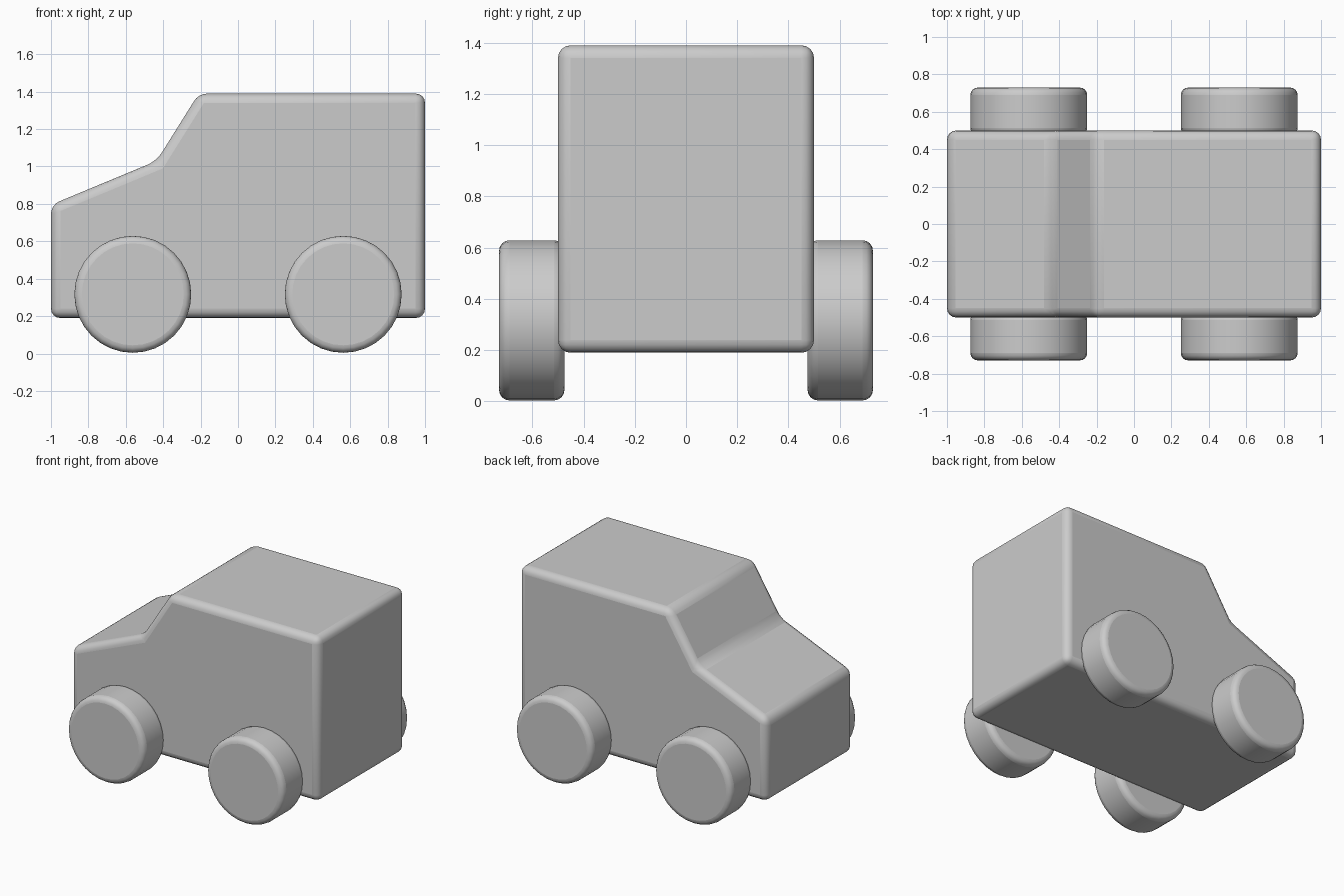
import bpy, bmesh, math

if "Cube" in bpy.data.objects:
    bpy.data.objects.remove(bpy.data.objects["Cube"])


def finish(obj, width):
    # Rounded edges and smooth shading
    mod = obj.modifiers.new("Rounded edges", "BEVEL")
    mod.width = width
    mod.segments = 4
    mod.limit_method = 'ANGLE'
    mod.angle_limit = math.radians(30)
    bpy.ops.object.select_all(action='DESELECT')
    obj.select_set(True)
    bpy.context.view_layer.objects.active = obj
    bpy.ops.object.shade_smooth_by_angle(angle=math.radians(35))


# Body: side profile extruded across the width
profile = [(-1, 0.19), (1, 0.19), (1, 1.39), (-0.21, 1.39), (-0.435, 1.03), (-1, 0.795)]
bm = bmesh.new()
face = bm.faces.new([bm.verts.new((x, -0.5, z)) for x, z in profile])
side = bmesh.ops.extrude_face_region(bm, geom=[face])["geom"]
bmesh.ops.translate(bm, vec=(0, 1, 0),
                    verts=[v for v in side if isinstance(v, bmesh.types.BMVert)])
bmesh.ops.recalc_face_normals(bm, faces=bm.faces)
mesh = bpy.data.meshes.new("body")
bm.to_mesh(mesh)
bm.free()
body = bpy.data.objects.new("body", mesh)
bpy.context.collection.objects.link(body)
finish(body, 0.05)

# Wheels: one at each corner, slightly sunk into the body
for x, end in ((-0.5625, "front"), (0.5625, "rear")):
    for s, label in ((-1, "near"), (1, "far")):
        bpy.ops.mesh.primitive_cylinder_add(
            vertices=32, radius=0.3125, depth=0.255,
            location=(x, s * 0.602, 0.3165), rotation=(math.pi / 2, 0, 0))
        wheel = bpy.context.object
        wheel.name = f"{end}_{label}_wheel"
        finish(wheel, 0.04)
